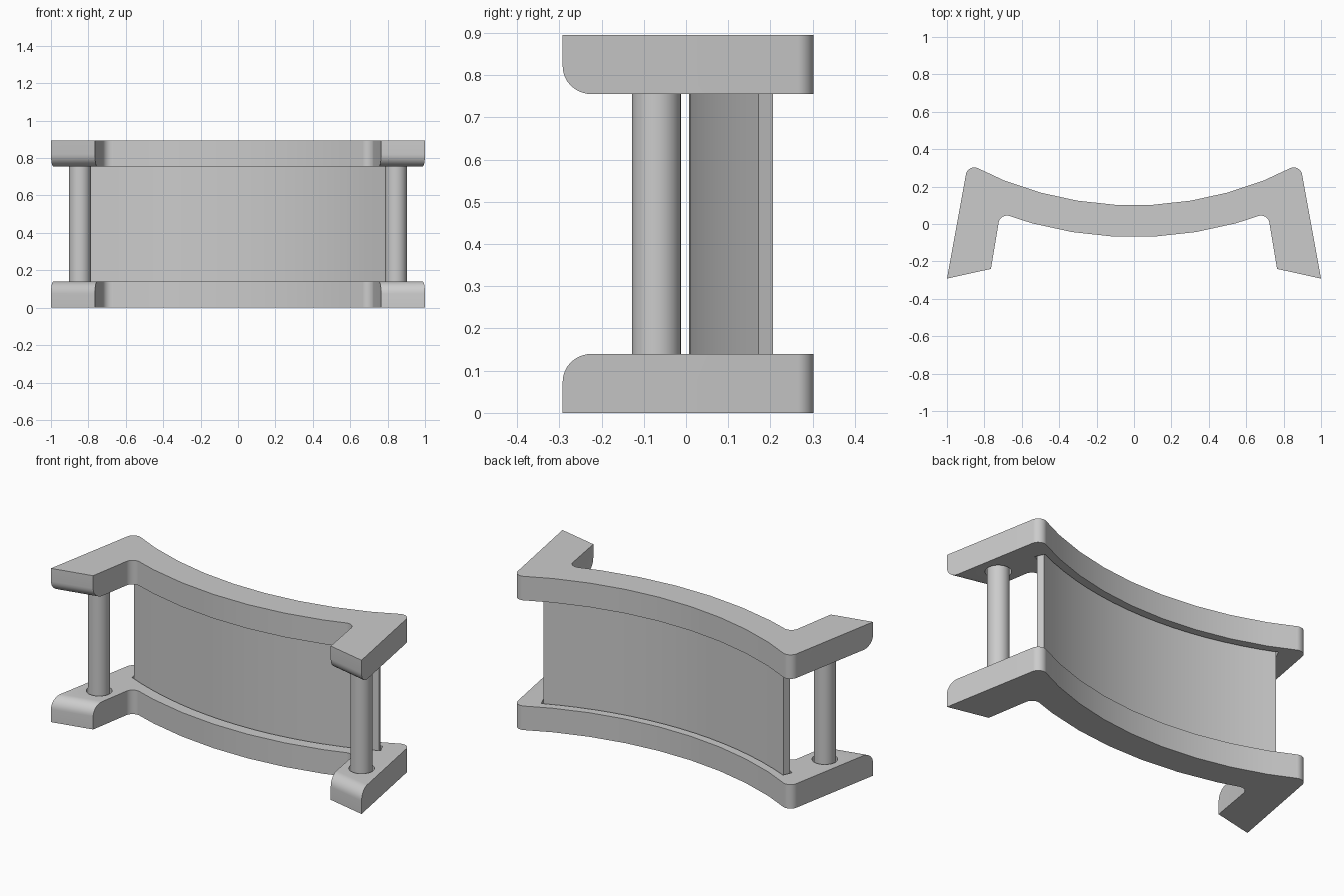
import bpy, bmesh, math
from mathutils import Vector, Matrix

if "Cube" in bpy.data.objects:
    bpy.data.objects.remove(bpy.data.objects["Cube"])

H, CAP = 0.895, 0.14          # total height, thickness of each cap
SOCKET = 0.07                 # floor of the sockets in the bottom cap
CY = 1.98                     # shared centre of all the arcs
STEP = 0.108


def on_arc(r, a):
    return Vector((r * math.sin(a), CY - r * math.cos(a)))


def arc_half(r, a_max):
    pts, a = [], STEP / 2
    while a < a_max:
        pts.append(on_arc(r, a))
        a += STEP
    return pts


def fillet(prev, p, nxt, r, n=8):
    u, v = (prev - p).normalized(), (nxt - p).normalized()
    half = u.angle(v) / 2
    c = p + (u + v).normalized() * r / math.sin(half)
    t = r / math.tan(half)
    a, b = p + u * t - c, p + v * t - c
    return [c + a.lerp(b, i / n).normalized() * r for i in range(n + 1)]


def prism(name, pts, z0, z1, round_end=None):
    bm = bmesh.new()
    low = [bm.verts.new((p.x, p.y, z0)) for p in pts]
    top = [bm.verts.new((p.x, p.y, z1)) for p in pts]
    bm.faces.new(low[::-1])
    bm.faces.new(top)
    n = len(pts)
    for i in range(n):
        bm.faces.new((low[i], low[(i + 1) % n], top[(i + 1) % n], top[i]))
    bmesh.ops.recalc_face_normals(bm, faces=bm.faces)
    if round_end:
        edges = [e for e in bm.edges if all(v.co.z > z1 - 1e-4 and v.co.y < -0.2 for v in e.verts)
                 and abs(e.verts[0].co.y - e.verts[1].co.y) < 0.1]
        bmesh.ops.bevel(bm, geom=edges, offset=round_end, segments=8, profile=0.5, affect='EDGES')
    me = bpy.data.meshes.new(name)
    bm.to_mesh(me)
    bm.free()
    ob = bpy.data.objects.new(name, me)
    bpy.context.collection.objects.link(ob)
    return ob


def select(ob):
    bpy.ops.object.select_all(action='DESELECT')
    ob.select_set(True)
    bpy.context.view_layer.objects.active = ob


def panel(name, z0, z1, gap=0.0):
    end = 0.411 + gap / 1.95
    n = 16
    angles = [-end + 2 * end * i / n for i in range(n + 1)]
    pts = [on_arc(1.973 + gap, a) for a in angles]
    pts += [on_arc(1.935 - gap, a) for a in reversed(angles)]
    return prism(name, pts, z0, z1)


def post(name, side, z0, z1, gap=0.0):
    r = 0.058 + gap
    pts = [Vector((side * 0.845 + r * math.cos(k * math.tau / 32),
                   -0.07 + r * math.sin(k * math.tau / 32))) for k in range(32)]
    return prism(name, pts, z0, z1)


# Cap outline: curved bar with two splayed arms
toe_out, toe_in = Vector((1.0, -0.292)), Vector((0.765, -0.24))
knee_in, knee_out = Vector((0.715, 0.059)), Vector((0.888, 0.323))
front, back = arc_half(2.05, 0.31), arc_half(1.88, 0.44)
half = (front + fillet(front[-1], knee_in, toe_in, 0.045) + [toe_in, toe_out]
        + fillet(toe_out, knee_out, back[-1], 0.045) + back[::-1])
outline = half + [Vector((-p.x, p.y)) for p in reversed(half)]
bottom = prism("bottom_cap", outline, 0, CAP, round_end=0.065)

# Sockets for the panel and the posts
cutters = [panel("slot_cutter", SOCKET, 0.2, 0.01)]
cutters += [post("hole_cutter", s, SOCKET, 0.2, 0.01) for s in (-1, 1)]
for c in cutters:
    c.hide_render = True
    mod = bottom.modifiers.new("socket", 'BOOLEAN')
    mod.operation, mod.solver, mod.object = 'DIFFERENCE', 'EXACT', c
    select(bottom)
    bpy.ops.object.modifier_apply(modifier=mod.name)
for c in cutters:
    bpy.data.objects.remove(c)

# Top cap is the bottom one mirrored in height
top = bpy.data.objects.new("top_cap", bottom.data.copy())
bpy.context.collection.objects.link(top)
top.data.transform(Matrix.Translation((0, 0, H)) @ Matrix.Diagonal((1, 1, -1, 1)))
top.data.flip_normals()

# Curved panel and posts, standing in the sockets
parts = [bottom, top, panel("curved_panel", SOCKET, H - SOCKET)]
parts += [post(n, s, SOCKET, H - SOCKET) for n, s in (("left_post", -1), ("right_post", 1))]

for ob in parts:
    select(ob)
    bpy.ops.object.shade_smooth_by_angle(angle=math.radians(30))
